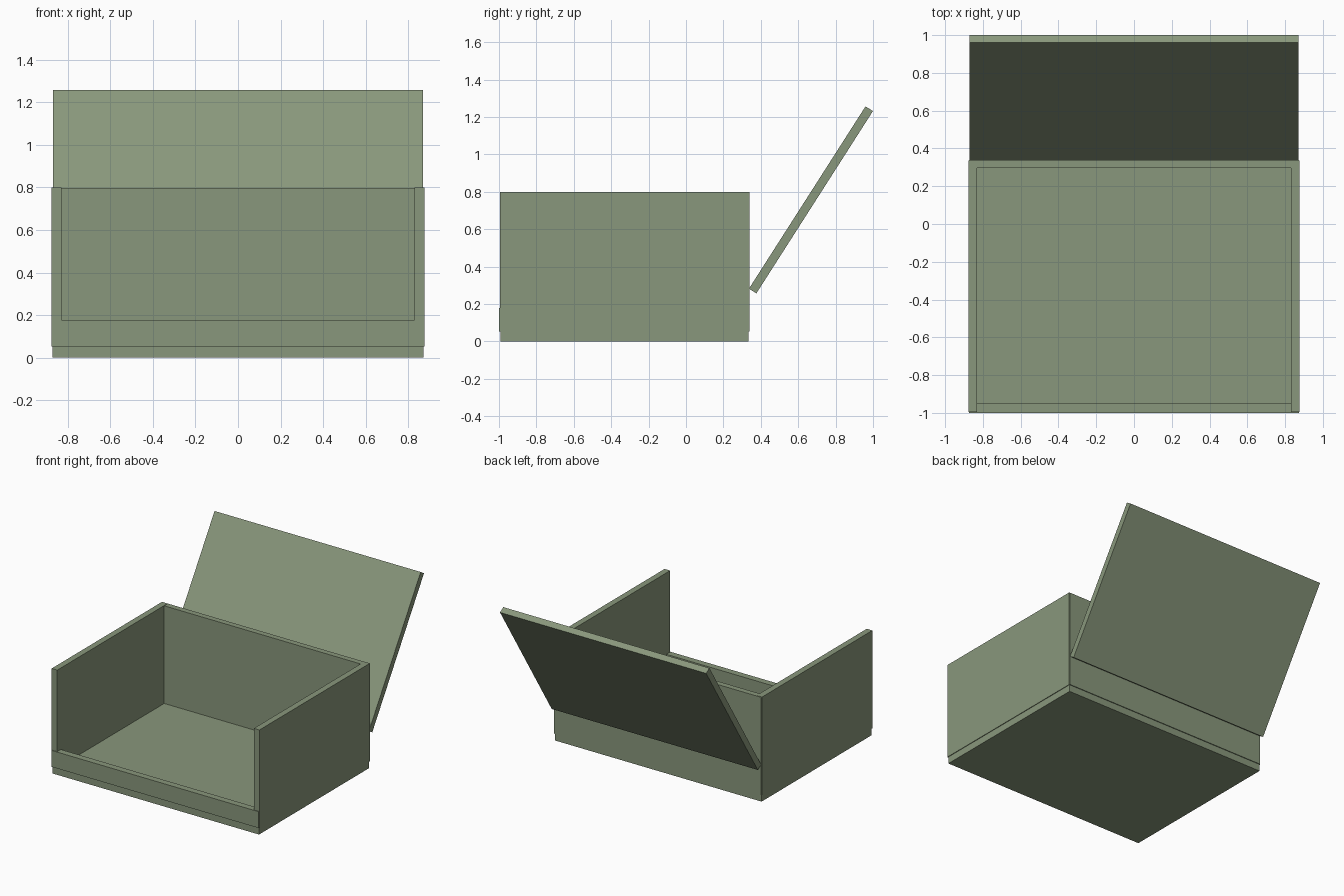
import bpy, math

if "Cube" in bpy.data.objects:
    bpy.data.objects.remove(bpy.data.objects["Cube"])

mat = bpy.data.materials.new("sage_green")
mat.diffuse_color = (0.25, 0.31, 0.20, 1)
mat.use_nodes = True
mat.node_tree.nodes["Principled BSDF"].inputs["Base Color"].default_value = mat.diffuse_color


def panel(name, lo, hi):
    """Axis-aligned board between two corners."""
    bpy.ops.mesh.primitive_cube_add(size=1, location=[(a + b) / 2 for a, b in zip(lo, hi)])
    ob = bpy.context.object
    ob.name = name
    ob.scale = [b - a for a, b in zip(lo, hi)]
    bpy.ops.object.transform_apply(location=False, rotation=False, scale=True)
    ob.data.materials.append(mat)
    return ob


# Open-topped box with a low front lip
panel("base", (-0.872, -0.992, 0), (0.872, 0.334, 0.053))
panel("front_lip", (-0.873, -1.0, 0.053), (0.873, -0.95, 0.178))
panel("back_wall", (-0.873, 0.296, 0.053), (0.873, 0.34, 0.798))
for side, x0, x1 in (("left", -0.877, -0.83), ("right", 0.83, 0.877)):
    panel(side + "_wall", (x0, -0.994, 0.053), (x1, 0.336, 0.8))

# Lid swung open behind the back wall
length, thick = 1.157, 0.047
lid = panel("lid", (-0.87, -length / 2, -thick / 2), (0.87, length / 2, thick / 2))
lid.rotation_euler = (math.radians(57.4), 0, 0)
lid.location = (0, 0.668, 0.757)
